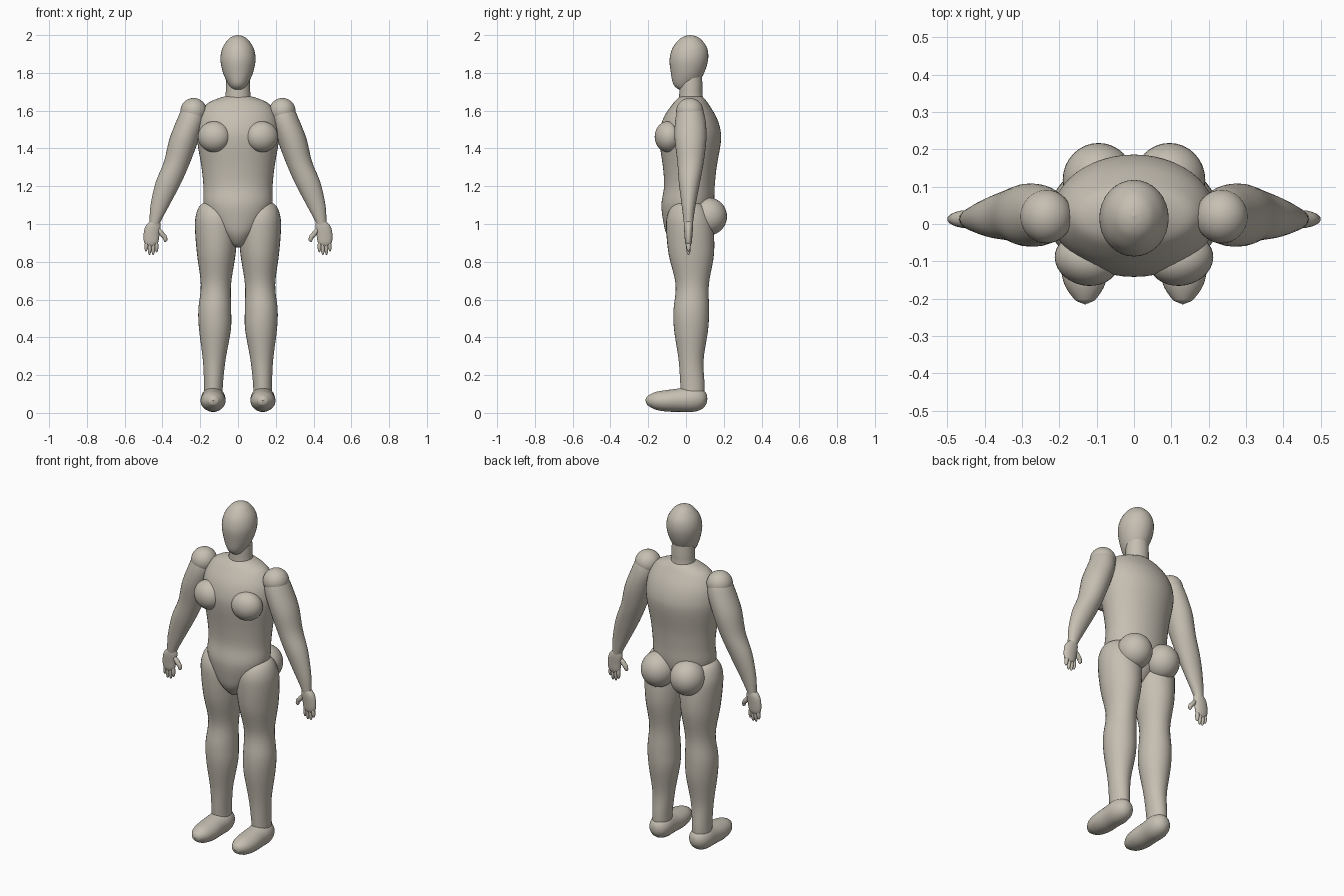
import bpy, bmesh, math
from mathutils import Vector, Matrix

skin = bpy.data.materials.new("warm_beige")
skin.diffuse_color = (0.56, 0.52, 0.445, 1)


def finish(name, bm):
    bmesh.ops.recalc_face_normals(bm, faces=bm.faces)
    mesh = bpy.data.meshes.new(name)
    bm.to_mesh(mesh)
    bm.free()
    mesh.materials.append(skin)
    for p in mesh.polygons:
        p.use_smooth = True
    ob = bpy.data.objects.new(name, mesh)
    bpy.context.collection.objects.link(ob)
    return ob


def spline(rows, steps):
    """Smooth interpolation through rows of numbers."""
    out = []
    for i in range(len(rows) - 1):
        p0, p1 = rows[max(i - 1, 0)], rows[i]
        p2, p3 = rows[i + 1], rows[min(i + 2, len(rows) - 1)]
        for s in range(steps):
            t = s / steps
            out.append([0.5 * (2 * b + (c - a) * t + (2 * a - 5 * b + 4 * c - d) * t * t
                        + (3 * b - a - 3 * c + d) * t ** 3)
                        for a, b, c, d in zip(p0, p1, p2, p3)])
    return out + [list(rows[-1])]


def loft(name, rows, axis="z", side=1, n=32, steps=5):
    """Elliptical rings (x, y, z, radius_x, other_radius) stacked along an axis."""
    bm = bmesh.new()
    rings = []
    for x, y, z, a, b in spline(rows, steps):
        a, b = max(a, 0.002), max(b, 0.002)
        ring = []
        for k in range(n):
            t = 2 * math.pi * k / n
            u, v = a * math.cos(t), b * math.sin(t)
            off = (u, v, 0) if axis == "z" else (u, 0, v)
            ring.append(bm.verts.new(((x + off[0]) * side, y + off[1], z + off[2])))
        rings.append(ring)
    for r, q in zip(rings, rings[1:]):
        for k in range(n):
            bm.faces.new((r[k], r[(k + 1) % n], q[(k + 1) % n], q[k]))
    bm.faces.new(rings[0])
    bm.faces.new(rings[-1])
    return finish(name, bm)


def ball(name, c, r, side=1, turn=(0, 0, 0)):
    """Ellipsoid with optional turn in degrees about x, y, z."""
    bm = bmesh.new()
    bmesh.ops.create_uvsphere(bm, u_segments=32, v_segments=20, radius=1)
    m = Matrix.Translation(Vector(c))
    for ang, ax in zip(turn, "XYZ"):
        m = m @ Matrix.Rotation(math.radians(ang), 4, ax)
    m = m @ Matrix.Diagonal((*r, 1))
    bmesh.ops.transform(bm, matrix=m, verts=bm.verts)
    for v in bm.verts:
        v.co.x *= side
    return finish(name, bm)


# Head and neck
loft("head", [(0, -.02, 1.708, 0, 0), (0, -.015, 1.715, .028, .028), (0, -.004, 1.742, .052, .064),
              (0, .008, 1.80, .079, .088), (0, .015, 1.87, .093, .102), (0, .02, 1.93, .083, .092),
              (0, .022, 1.975, .054, .06), (0, .022, 1.994, .027, .03), (0, .022, 2.0, 0, 0)])
loft("neck", [(0, .03, 1.60, .075, .07), (0, .026, 1.68, .066, .062),
              (0, .026, 1.73, .064, .061), (0, .026, 1.80, .06, .058)])

# Torso tapering down into the pelvis
loft("torso", [(0, -.015, .875, 0, 0), (0, -.015, .89, .035, .045), (0, -.01, .94, .085, .09),
               (0, 0, 1.0, .135, .118), (0, .008, 1.10, .18, .138), (0, .018, 1.20, .183, .134),
               (0, .02, 1.30, .193, .142), (0, .022, 1.43, .215, .162), (0, .022, 1.50, .218, .16),
               (0, .022, 1.57, .205, .137), (0, .024, 1.635, .165, .095),
               (0, .027, 1.665, .105, .07), (0, .028, 1.68, .05, .05)], n=48)

for side, tag in ((1, "left"), (-1, "right")):
    # Rounded masses on the torso
    ball(tag + "_breast", (.126, -.095, 1.462), (.087, .07, .082), side, (0, 0, 12))
    ball(tag + "_buttock", (.095, .118, 1.04), (.096, .099, .1), side)

    # Shoulder, arm
    ball(tag + "_shoulder", (.235, .02, 1.597), (.07, .072, .07), side)
    loft(tag + "_arm", [(.228, .022, 1.645, .02, .025), (.236, .022, 1.62, .055, .06),
                        (.25, .023, 1.55, .074, .08), (.285, .024, 1.45, .078, .084),
                        (.322, .024, 1.33, .07, .07), (.368, .018, 1.22, .068, .056),
                        (.413, .014, 1.10, .05, .037), (.437, .013, 1.02, .031, .026),
                        (.443, .013, .99, .026, .022)], side=side)

    # Hand: palm, four fingers and thumb
    loft(tag + "_palm", [(.44, .013, 1.015, .026, .022), (.45, .013, .985, .041, .024),
                         (.458, .013, .94, .042, .021), (.46, .013, .90, .036, .017),
                         (.46, .013, .88, .015, .008)], side=side, n=24)
    for i, (x, tip, lean) in enumerate(((.432, .85, 2), (.449, .836, 0), (.467, .836, -3), (.484, .855, -6))):
        ball(f"{tag}_finger_{i + 1}", (x, .013, (tip + .92) / 2),
             (.0105, .012, (.92 - tip) / 2), side, (0, lean, 0))
    ball(tag + "_thumb", (.402, .009, .947), (.013, .014, .044), side, (0, 38, 0))
    ball(tag + "_thumb_tip", (.387, .008, .927), (.011, .011, .022), side, (0, 8, 0))

    # Leg
    loft(tag + "_leg", [(.125, .01, 1.125, .03, .03), (.124, .012, 1.10, .075, .08),
                        (.118, .014, 1.05, .104, .112), (.115, .02, .98, .113, .125),
                        (.115, .028, .84, .102, .12), (.117, .033, .68, .08, .088),
                        (.123, .028, .545, .087, .094), (.122, .027, .44, .084, .09),
                        (.126, .027, .28, .06, .066), (.13, .034, .15, .05, .064),
                        (.131, .036, .06, .05, .06)], side=side)

    # Foot from heel to toe
    loft(tag + "_foot", [(.13, .113, .075, 0, 0), (.13, .108, .075, .024, .026),
                         (.13, .085, .074, .05, .053), (.131, .04, .073, .064, .067),
                         (.132, -.03, .068, .064, .062), (.132, -.10, .064, .066, .057),
                         (.132, -.16, .064, .055, .047), (.131, -.2, .065, .03, .027),
                         (.131, -.21, .066, .014, .014), (.131, -.215, .066, 0, 0)],
         axis="y", side=side)
